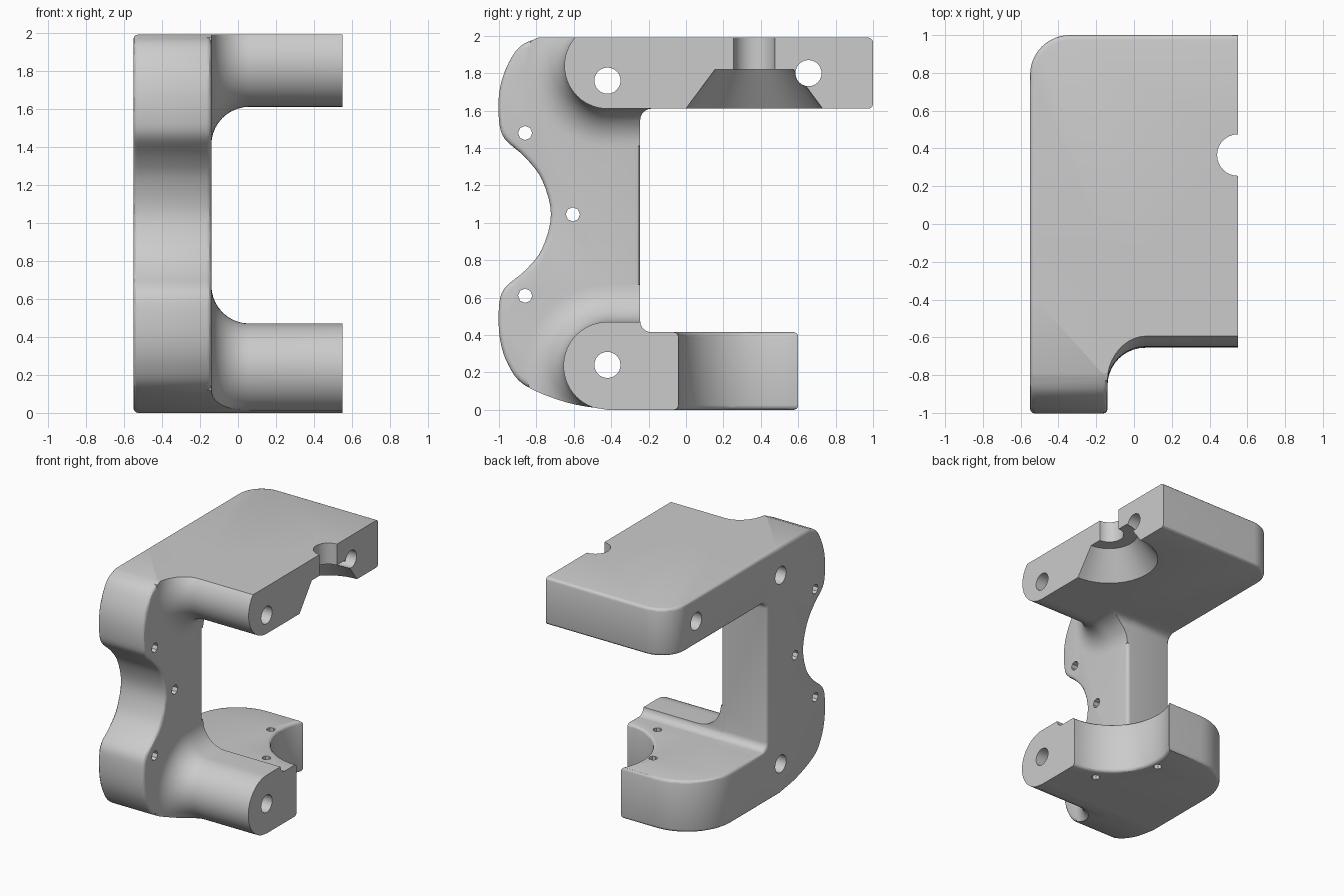
import bpy, bmesh, math
from mathutils import Vector, Matrix

cube = bpy.data.objects.get("Cube")
if cube:
    bpy.data.objects.remove(cube, do_unlink=True)

grey = bpy.data.materials.new("plain grey")
grey.use_nodes = True
colour = (0.6, 0.6, 0.6, 1)
grey.diffuse_color = colour
grey.node_tree.nodes["Principled BSDF"].inputs["Base Color"].default_value = colour

LEFT, RIGHT, TOP, RIM = -0.55, 0.55, 1.99, 0.025


def make_object(name, bm):
    bmesh.ops.recalc_face_normals(bm, faces=bm.faces)
    mesh = bpy.data.meshes.new(name)
    bm.to_mesh(mesh)
    bm.free()
    mesh.materials.append(grey)
    ob = bpy.data.objects.new(name, mesh)
    bpy.context.collection.objects.link(ob)
    return ob


def loft(name, rings):
    """Skin equal-length rings and cap both ends."""
    bm = bmesh.new()
    loops = [[bm.verts.new(p) for p in ring] for ring in rings]
    n = len(loops[0])
    for a, b in zip(loops, loops[1:]):
        for i in range(n):
            j = (i + 1) % n
            bm.faces.new((a[i], a[j], b[j], b[i]))
    bm.faces.new(loops[0])
    bm.faces.new(loops[-1])
    return make_object(name, bm)


def inset(outline, amount):
    """Move an outline inwards with mitred corners."""
    pts = [Vector(p) for p in outline]
    n = len(pts)
    area = sum(pts[i - 1].x * pts[i].y - pts[i].x * pts[i - 1].y for i in range(n))
    side = 1 if area > 0 else -1
    out = []
    for i, p in enumerate(pts):
        a = (p - pts[i - 1]).normalized()
        b = (pts[(i + 1) % n] - p).normalized()
        na, nb = Vector((-a.y, a.x)) * side, Vector((-b.y, b.x)) * side
        out.append(tuple(p + (na + nb) * (amount / (1 + na.dot(nb)))))
    return out


def rounded_levels(low, high):
    """(position, inset) pairs for a slab with rounded rims."""
    ends = []
    for k in range(4):
        a = math.radians(30 * k)
        ends.append((RIM * (1 - math.cos(a)), RIM * (1 - math.sin(a))))
    return [(low + d, s) for d, s in ends] + [(high - d, s) for d, s in reversed(ends)]


def arm(name, outline, z0, z1):
    """Flat slab with rounded rims, kept square on its mating face."""
    rings = []
    for z, s in rounded_levels(z0, z1):
        rings.append([(RIGHT if p[0] > RIGHT - 0.001 else q[0], q[1], z)
                      for p, q in zip(outline, inset(outline, s))])
    return loft(name, rings)


def cone(name, centre, axis, r1, r2, depth, sides=40):
    bm = bmesh.new()
    turn = Vector((0, 0, 1)).rotation_difference(Vector(axis)).to_matrix().to_4x4()
    bmesh.ops.create_cone(bm, cap_ends=True, segments=sides, radius1=r1, radius2=r2,
                          depth=depth, matrix=Matrix.Translation(centre) @ turn)
    return make_object(name, bm)


def combine(target, other, operation, keep=False):
    mod = target.modifiers.new("combine", 'BOOLEAN')
    mod.operation = operation
    mod.solver = 'EXACT'
    mod.object = other
    bpy.context.view_layer.objects.active = target
    bpy.ops.object.modifier_apply(modifier=mod.name)
    if not keep:
        bpy.data.objects.remove(other, do_unlink=True)


def arc(cx, cy, r, a0, a1, n=14):
    angles = [math.radians(a0 + (a1 - a0) * i / n) for i in range(n + 1)]
    return [(cx + r * math.cos(a), cy + r * math.sin(a)) for a in angles]


def smooth_path(points, steps=4):
    """Catmull-Rom through the points."""
    pts = [Vector(p) for p in points]
    pts = [2 * pts[0] - pts[1]] + pts + [2 * pts[-1] - pts[-2]]
    out = []
    for p0, p1, p2, p3 in zip(pts, pts[1:], pts[2:], pts[3:]):
        for k in range(steps):
            t = k / steps
            out.append(0.5 * (2 * p1 + (p2 - p0) * t + (2 * p0 - 5 * p1 + 4 * p2 - p3) * t * t
                              + (3 * p1 - p0 - 3 * p2 + p3) * t ** 3))
    return [tuple(p) for p in out] + [tuple(pts[-2])]


# Upright web: wavy front edge, filleted inner edge with tails inside the arms
front_edge = smooth_path([
    (-0.42, 0), (-0.64, 0.04), (-0.86, 0.13), (-0.95, 0.24), (-0.995, 0.38), (-1, 0.55),
    (-0.97, 0.65), (-0.86, 0.745), (-0.77, 0.86), (-0.722, 1.045), (-0.77, 1.23),
    (-0.86, 1.35), (-0.97, 1.45), (-1, 1.55), (-0.998, 1.7), (-0.96, 1.83),
    (-0.89, 1.94), (-0.79, TOP)])
inner_edge = ([(-0.1, TOP), (-0.1, 1.61)] + arc(-0.185, 1.55, 0.06, 90, 180, 5)
              + arc(-0.185, 0.475, 0.06, 180, 270, 5) + [(-0.1, 0.415), (-0.1, 0)])
web_outline = front_edge + inner_edge
body = loft("bracket_body", [[(x, y, z) for y, z in inset(web_outline, s)]
                             for x, s in rounded_levels(LEFT, -0.14)])

# Upper arm and lower arm plates
upper = [(LEFT, -0.42), (RIGHT, -0.42), (RIGHT, 1)] + arc(-0.34, 0.79, 0.21, 90, 180)
combine(body, arm("upper_arm", upper, 1.61, TOP), 'UNION')
lower = ([(LEFT, -0.42), (RIGHT, -0.42)] + arc(RIGHT, 0.4, 0.44, 270, 153, 24)
         + arc(-0.15, 0.2, 0.4, 90, 180))
combine(body, arm("lower_arm", lower, 0, 0.415), 'UNION')

# Round bosses flaring into the web, trimmed to the web outline
trim = loft("boss_trim", [[(x, y, z) for y, z in web_outline] for x in (-0.4, 0.8)])
trim.hide_render = True
flare = 0.2
for name, z, r in (("upper_boss", 1.84, 0.23), ("lower_boss", 0.235, 0.235)):
    sections = [(-0.17, flare)]
    for i in range(11):
        a = math.radians(9 * i)
        sections.append((-0.14 + flare * (1 - math.cos(a)), flare * (1 - math.sin(a))))
    sections.append((RIGHT, 0))
    rings = []
    for x, d in sections:
        ring = arc(-0.42, z, r + d, 270, 90, 28) + [(-0.12, z + r + d), (-0.12, z - r - d)]
        rings.append([(x, y, h) for y, h in ring])
    boss = loft(name, rings)
    combine(boss, trim, 'INTERSECT', keep=True)
    combine(body, boss, 'UNION')
bpy.data.objects.remove(trim, do_unlink=True)

# Cross holes: pins through the arms, small screws through the web
for y, z, r, sides in ((-0.42, 1.76, 0.07, 24), (0.655, 1.8, 0.07, 24), (-0.42, 0.24, 0.07, 24),
                       (-0.86, 1.48, 0.038, 8), (-0.605, 1.045, 0.038, 8), (-0.86, 0.61, 0.038, 8)):
    combine(body, cone("cross_hole", (0, y, z), (1, 0, 0), r, r, 2, sides), 'DIFFERENCE')

# Small upright holes beside the lower arm's curved cut
for x, y in ((0.055, 0.34), (0.31, -0.08)):
    combine(body, cone("upright_hole", (x, y, 0.2), (0, 0, 1), 0.033, 0.033, 1, 8), 'DIFFERENCE')

# Tapered recess and round notch in the upper arm
combine(body, cone("recess", (RIGHT, 0.365, 1.665), (0, 0, 1), 0.44, 0.21, 0.31, 48), 'DIFFERENCE')
combine(body, cone("notch", (RIGHT, 0.365, 1.9), (0, 0, 1), 0.11, 0.11, 0.5, 32), 'DIFFERENCE')

bpy.ops.object.select_all(action='DESELECT')
body.select_set(True)
bpy.context.view_layer.objects.active = body
bpy.ops.object.shade_smooth_by_angle(angle=math.radians(30))
